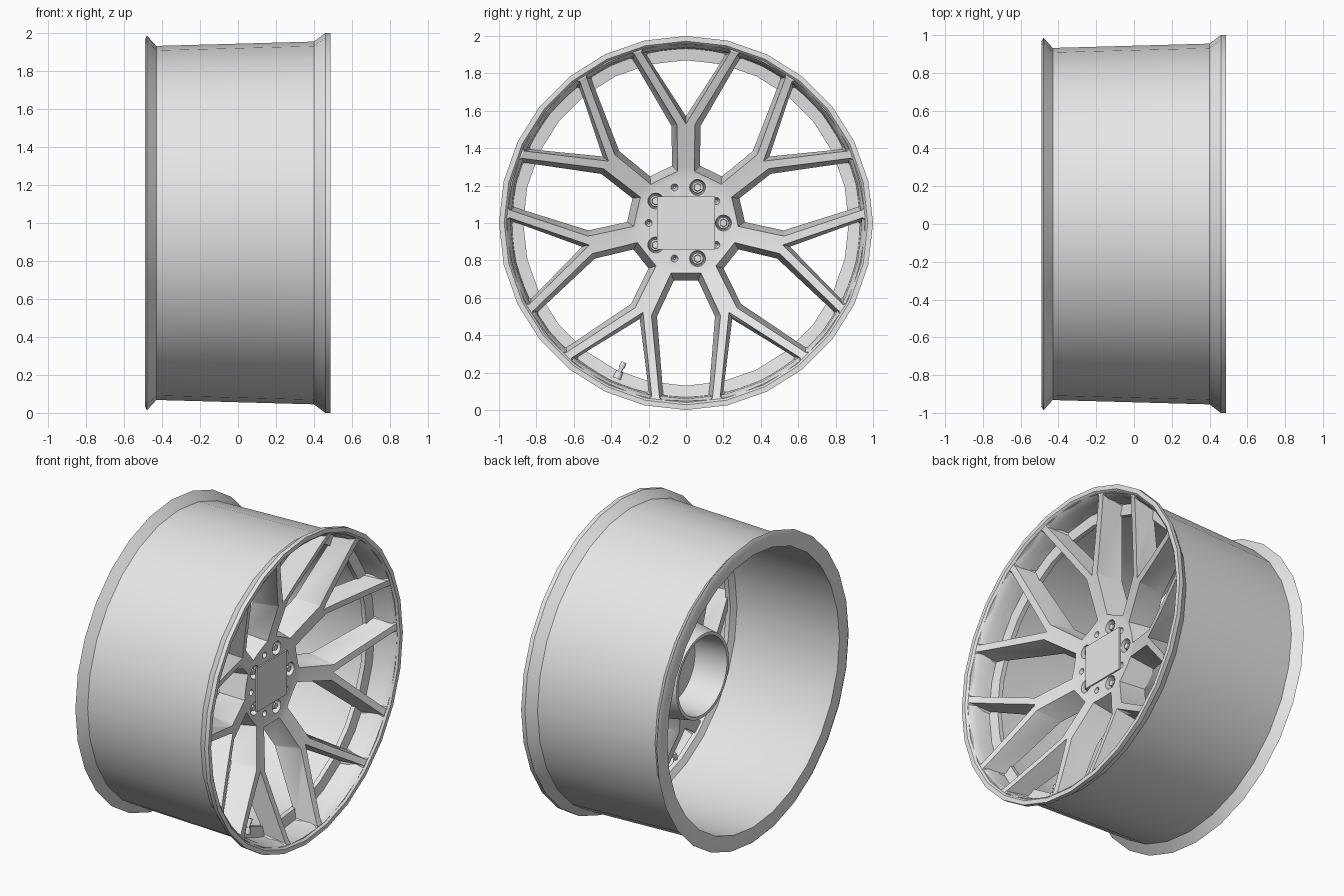
import bpy, bmesh, math
from mathutils import Vector, Matrix

if "Cube" in bpy.data.objects:
    bpy.data.objects.remove(bpy.data.objects["Cube"], do_unlink=True)

ARMS, BOLTS = 7, 5
grey = bpy.data.materials.new("light_grey")
grey.use_nodes = True
grey.diffuse_color = (0.8, 0.8, 0.8, 1)
grey.node_tree.nodes["Principled BSDF"].inputs["Base Color"].default_value = (0.8, 0.8, 0.8, 1)


def place(x, r, angle, side=0.0):
    """Point at axle position x, radius r along the angle, offset sideways."""
    c, s = math.cos(angle), math.sin(angle)
    return Vector((x, r * c - side * s, 1 + r * s + side * c))


def finish(bm, name, smooth=35):
    bmesh.ops.recalc_face_normals(bm, faces=bm.faces)
    mesh = bpy.data.meshes.new(name)
    bm.to_mesh(mesh)
    bm.free()
    obj = bpy.data.objects.new(name, mesh)
    bpy.context.collection.objects.link(obj)
    mesh.materials.append(grey)
    if smooth:
        shade(obj, smooth)
    return obj


def shade(obj, angle):
    bpy.ops.object.select_all(action='DESELECT')
    bpy.context.view_layer.objects.active = obj
    obj.select_set(True)
    bpy.ops.object.shade_smooth_by_angle(angle=math.radians(angle))


def revolve(profile, segments, closed):
    """Spin (x, radius) points round the axle."""
    bm = bmesh.new()
    verts = [bm.verts.new(place(x, r, math.pi / 2)) for x, r in profile]
    pairs = list(zip(verts, verts[1:])) + ([(verts[-1], verts[0])] if closed else [])
    edges = [bm.edges.new(p) for p in pairs]
    bmesh.ops.spin(bm, geom=verts + edges, cent=(0, 0, 1), axis=(1, 0, 0),
                   angle=2 * math.pi, steps=segments)
    bmesh.ops.remove_doubles(bm, verts=bm.verts, dist=1e-4)
    return bm


def rod(bm, start, end, r1, r2, segments=16):
    axis = end - start
    turn = axis.to_track_quat('Z', 'Y').to_matrix().to_4x4()
    bmesh.ops.create_cone(bm, cap_ends=True, segments=segments, radius1=r1, radius2=r2,
                          depth=axis.length,
                          matrix=Matrix.Translation((start + end) / 2) @ turn)


def at(profile, r):
    """Axle position of a (x, radius) profile at a radius."""
    for (x0, r0), (x1, r1) in zip(profile, profile[1:]):
        if r0 <= r <= r1:
            return x0 + (x1 - x0) * (r - r0) / (r1 - r0)
    return profile[-1][0]


# Barrel with both flanges and the inner seat ring
barrel = [(-0.43, 0.932), (-0.48, 0.987), (-0.49, 0.965), (-0.485, 0.885), (-0.43, 0.895),
          (0.27, 0.91), (0.29, 0.87), (0.32, 0.87), (0.33, 0.935), (0.43, 0.94),
          (0.478, 0.962), (0.487, 0.972), (0.487, 1.0), (0.46, 1.0), (0.40, 0.955)]
finish(revolve(barrel, 28, True), "rim_barrel")

# Concave disc that the spokes are cut from, with a hollow hub behind
front = [(0.235, 0), (0.235, 0.25), (0.25, 0.30), (0.325, 0.53), (0.465, 0.93),
         (0.475, 0.95), (0.475, 0.968)]
back = [(0.08, 0.305), (0.16, 0.53), (0.335, 0.93), (0.335, 0.94)]
hub = [(-0.12, 0.27), (-0.12, 0.25), (0.1, 0.235), (0.1, 0)]
edge = [(0.45, 0.968), (0.40, 0.94)]
spokes = finish(revolve(front + edge + back[::-1] + hub, 84, False), "spokes_and_hub", 0)

# Window cutters: half outlines (radius, side) at the face and at the rear
wide_face = [(0.268, 0.08), (0.495, 0.185), (0.935, 0.142), (0.945, 0.132), (0.953, 0)]
wide_rear = [(0.308, 0.065), (0.50, 0.155), (0.914, 0.122), (0.924, 0.112), (0.932, 0)]
vee_face = [(0.53, 0), (0.915, 0.238), (0.929, 0.232), (0.947, 0.13), (0.955, 0)]
vee_rear = [(0.57, 0), (0.895, 0.21), (0.907, 0.203), (0.925, 0.11), (0.932, 0)]


def outline(half):
    return half + [(u, -v) for u, v in reversed(half) if v > 0]


def cut_window(bm, angle, face, rear):
    rings = [[], [], [], []]
    for (u, v), (p, q) in zip(outline(face), outline(rear)):
        near = place(at(front, math.hypot(u, v)), u, angle, v)
        far = place(at(back, math.hypot(p, q)), p, angle, q)
        steps = (near + (near - far) * 0.25, near, far, far - Vector((0.3, 0, 0)))
        for ring, co in zip(rings, steps):
            ring.append(bm.verts.new(co))
    n = len(rings[0])
    for a, b in zip(rings, rings[1:]):
        for i in range(n):
            j = (i + 1) % n
            bm.faces.new((a[i], a[j], b[j], b[i]))
    caps = [bm.faces.new(rings[0]), bm.faces.new(rings[-1])]
    bmesh.ops.triangulate(bm, faces=caps)


cut = bmesh.new()
for i in range(ARMS):
    angle = math.pi / 2 + i * 2 * math.pi / ARMS
    cut_window(cut, angle, vee_face, vee_rear)
    cut_window(cut, angle + math.pi / ARMS, wide_face, wide_rear)
# Bolt pockets and small locating pits
for i in range(BOLTS):
    angle = i * 2 * math.pi / BOLTS
    rod(cut, place(0.18, 0.2, angle), place(0.28, 0.2, angle), 0.036, 0.048, 20)
    angle += math.pi / BOLTS
    rod(cut, place(0.19, 0.2, angle), place(0.25, 0.2, angle), 0.006, 0.024, 12)
cutter = finish(cut, "window_cutter", 0)
cutter.hide_render = True

mod = spokes.modifiers.new("windows", 'BOOLEAN')
mod.operation, mod.solver, mod.object = 'DIFFERENCE', 'EXACT', cutter
bpy.context.view_layer.objects.active = spokes
bpy.ops.object.modifier_apply(modifier=mod.name)
bpy.data.objects.remove(cutter, do_unlink=True)
shade(spokes, 30)

# Wheel bolts: collar and hexagonal head
bolts = bmesh.new()
for i in range(BOLTS):
    angle = i * 2 * math.pi / BOLTS
    rod(bolts, place(0.17, 0.2, angle), place(0.205, 0.2, angle), 0.034, 0.03, 16)
    rod(bolts, place(0.20, 0.2, angle), place(0.228, 0.2, angle), 0.023, 0.02, 6)
finish(bolts, "wheel_bolts")

# Square centre plate
plate = bmesh.new()
bmesh.ops.create_cube(plate, size=1, matrix=Matrix.Translation((0.24, 0, 1))
                      @ Matrix.Diagonal((0.009, 0.31, 0.285, 1)))
finish(plate, "centre_plate", 0)

# Air valve
valve = bmesh.new()
angle = math.radians(246)
for r0, r1, a, b in ((0.91, 0.87, 0.024, 0.019), (0.88, 0.84, 0.011, 0.011),
                     (0.845, 0.815, 0.016, 0.014)):
    rod(valve, place(0.32, r0, angle), place(0.32, r1, angle), a, b, 12)
finish(valve, "air_valve")
